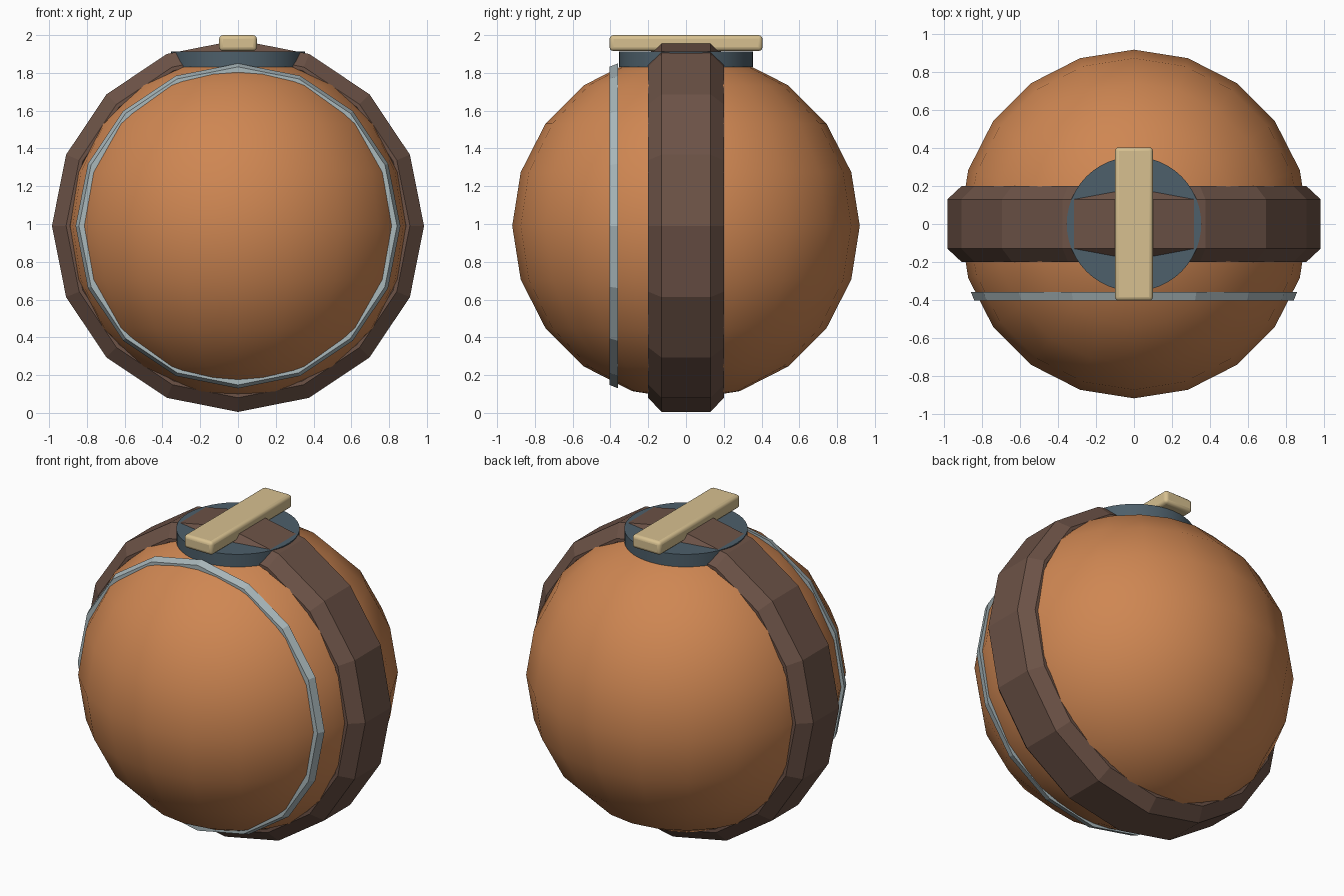
import bpy, bmesh
from math import pi, cos, sin, radians

if "Cube" in bpy.data.objects:
    bpy.data.objects.remove(bpy.data.objects["Cube"])

CZ = 0.99  # height of the ball centre


def finish(obj, name, color, smooth=None):
    obj.name = name
    mat = bpy.data.materials.new(name + "_mat")
    mat.diffuse_color = (*color, 1)
    mat.use_nodes = True
    mat.node_tree.nodes["Principled BSDF"].inputs["Base Color"].default_value = mat.diffuse_color
    obj.data.materials.append(mat)
    if smooth:
        bpy.ops.object.select_all(action='DESELECT')
        bpy.context.view_layer.objects.active = obj
        obj.select_set(True)
        bpy.ops.object.shade_smooth_by_angle(angle=radians(smooth))
    return obj


def hoop(name, profile, color, sides=16):
    """Sweep a closed (radius, y) profile around the y axis."""
    bm = bmesh.new()
    loops = []
    for i in range(sides):
        a = 2 * pi * i / sides
        loops.append([bm.verts.new((r * cos(a), y, CZ + r * sin(a))) for r, y in profile])
    n = len(profile)
    for i in range(sides):
        p, q = loops[i], loops[(i + 1) % sides]
        for j in range(n):
            k = (j + 1) % n
            bm.faces.new((p[j], p[k], q[k], q[j]))
    bmesh.ops.recalc_face_normals(bm, faces=bm.faces)
    mesh = bpy.data.meshes.new(name)
    bm.to_mesh(mesh)
    bm.free()
    obj = bpy.data.objects.new(name, mesh)
    bpy.context.collection.objects.link(obj)
    return finish(obj, name, color)


# Ball body
bpy.ops.mesh.primitive_uv_sphere_add(segments=20, ring_count=10, radius=0.92, location=(0, 0, CZ))
finish(bpy.context.object, "ball", (0.62, 0.24, 0.085), 40)

# Wide chamfered band around the middle
half = [(0.985, 0.13), (0.91, 0.20), (0.89, 0.20), (0.82, 0.13)]
hoop("wide_band", half + [(r, -y) for r, y in reversed(half)], (0.15, 0.085, 0.062))

# Thin trim ring on the front half
hoop("thin_ring", [(0.86, -0.36), (0.842, -0.405), (0.80, -0.405), (0.80, -0.36)],
     (0.40, 0.48, 0.50))

# Round cap plate on top
bpy.ops.mesh.primitive_cylinder_add(vertices=48, radius=0.355, depth=0.08, location=(0, 0, 1.872))
finish(bpy.context.object, "top_plate", (0.075, 0.115, 0.145), 30)

# Rounded bar across the plate
bpy.ops.mesh.primitive_cube_add(size=1, location=(0, 0, 1.958))
bar = bpy.context.object
bar.scale = (0.20, 0.81, 0.084)
bpy.ops.object.transform_apply(location=False, rotation=False, scale=True)
bev = bar.modifiers.new("rounded_edges", 'BEVEL')
bev.width, bev.segments = 0.02, 3
finish(bar, "top_bar", (0.68, 0.53, 0.28), 35)
